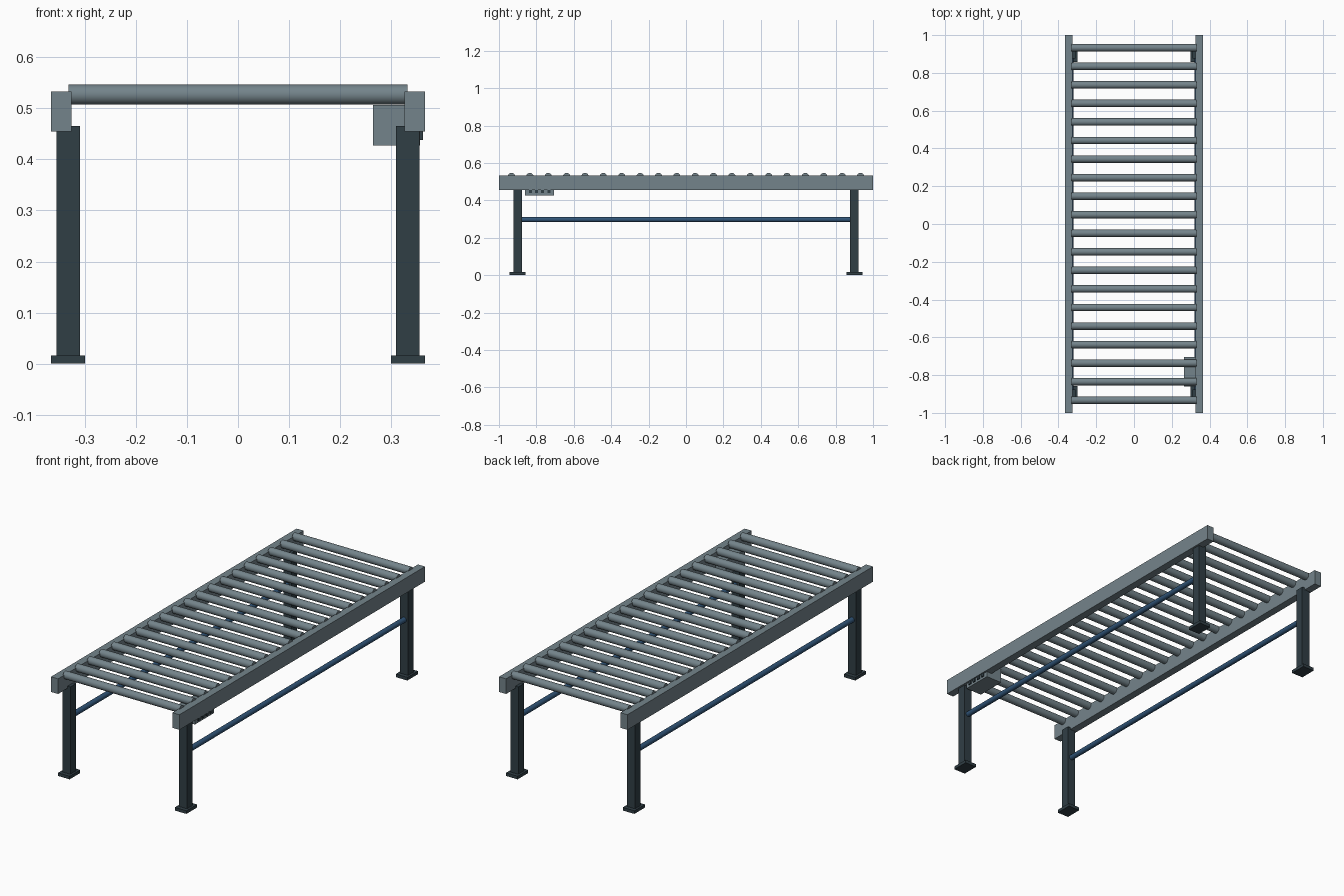
import bpy
import math

cube = bpy.data.objects.get("Cube")
if cube:
    bpy.data.objects.remove(cube, do_unlink=True)


def srgb(*channels):
    return tuple((c / 255 / 12.92) if c < 11 else ((c / 255 + 0.055) / 1.055) ** 2.4
                 for c in channels) + (1.0,)


def material(name, color):
    mat = bpy.data.materials.new(name)
    mat.use_nodes = True
    mat.diffuse_color = color
    mat.node_tree.nodes["Principled BSDF"].inputs["Base Color"].default_value = color
    return mat


STEEL = material("steel_grey", srgb(116, 132, 139))
DARK = material("dark_slate", srgb(48, 62, 69))
BLUE = material("brace_blue", srgb(48, 84, 119))


def finish(name, mat):
    obj = bpy.context.object
    obj.name = name
    obj.data.name = name
    obj.data.materials.append(mat)
    return obj


def box(name, center, size, mat):
    bpy.ops.mesh.primitive_cube_add(size=1, location=center)
    bpy.context.object.scale = size
    bpy.ops.object.transform_apply(location=False, rotation=False, scale=True)
    return finish(name, mat)


def rod(name, center, radius, length, axis, mat):
    turn = (0, math.pi / 2, 0) if axis == "x" else (math.pi / 2, 0, 0)
    bpy.ops.mesh.primitive_cylinder_add(vertices=24, radius=radius, depth=length,
                                        location=center, rotation=turn)
    bpy.ops.object.shade_smooth_by_angle(angle=math.radians(40))
    return finish(name, mat)


LEG_X, LEG_Y = 0.333, 0.9

for side, sx in (("left", 1), ("right", -1)):
    # Side rail and long brace
    box(f"{side}_rail", (sx * 0.346, 0, 0.494), (0.04, 2, 0.078), STEEL)
    rod(f"{side}_brace", (sx * LEG_X, 0, 0.297), 0.0135, 2 * LEG_Y, "y", BLUE)
    # Legs with foot plates
    for end, sy in (("front", -1), ("back", 1)):
        box(f"{end}_{side}_leg", (sx * LEG_X, sy * LEG_Y, 0.236), (0.046, 0.046, 0.46), DARK)
        box(f"{end}_{side}_foot", (sx * LEG_X, sy * LEG_Y, 0.008), (0.066, 0.086, 0.016), DARK)

# Rollers
ROLLERS = 20
for i in range(ROLLERS):
    y = -0.933 + i * 1.866 / (ROLLERS - 1)
    rod(f"roller_{i + 1}", (0, y, 0.527), 0.0197, 0.664, "x", STEEL)

# Drive housing with vents on its outer face
box("drive_housing", (0.311, -0.783, 0.467), (0.092, 0.156, 0.08), STEEL)
for i in range(4):
    box(f"housing_vent_{i + 1}", (0.359, -0.783 + (i - 1.5) * 0.033, 0.467),
        (0.007, 0.016, 0.058), DARK)
